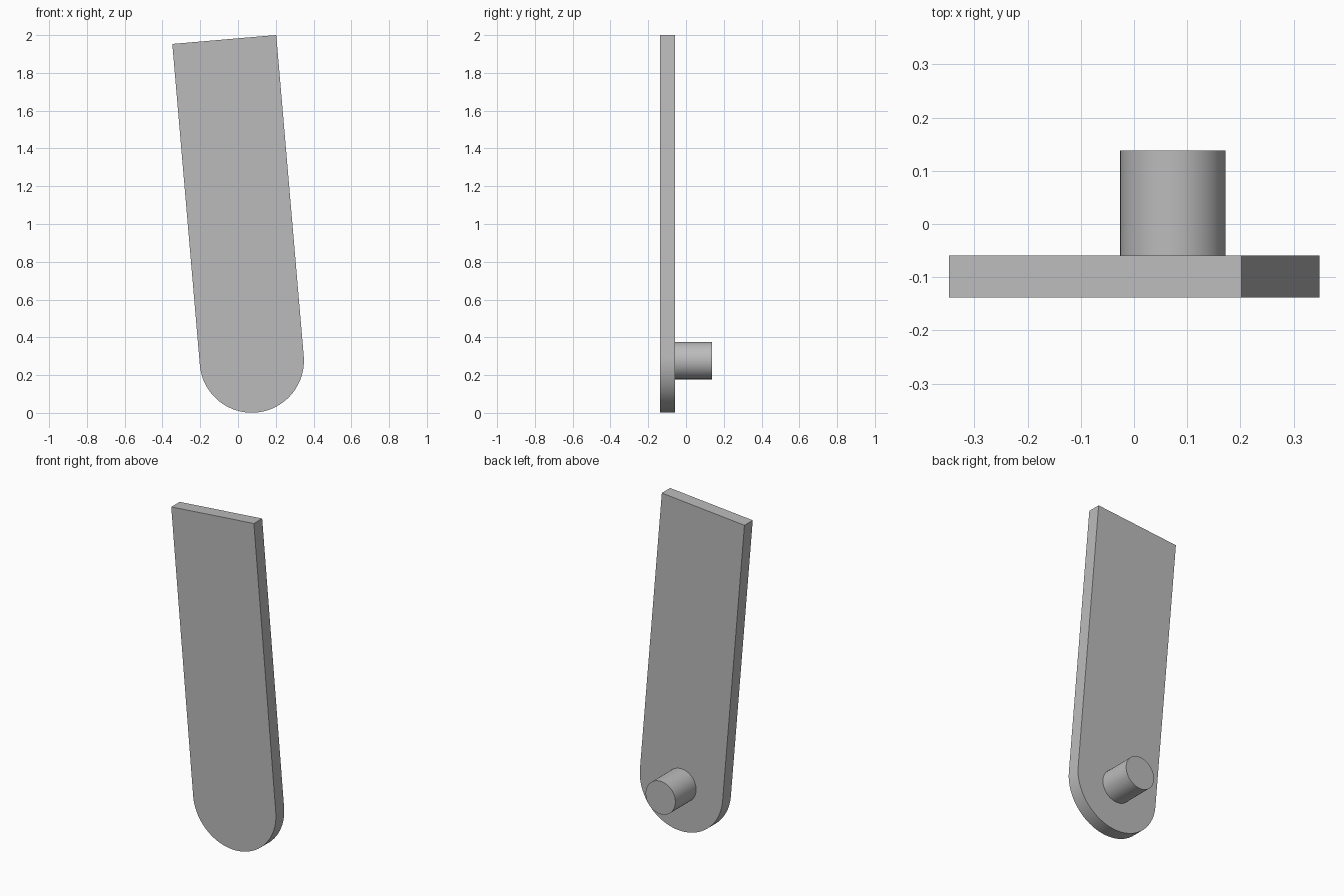
import bpy, bmesh
from math import radians, pi, sin, cos
from mathutils import Matrix, Vector

cube = bpy.data.objects.get("Cube")
if cube:
    bpy.data.objects.remove(cube, do_unlink=True)

grey = bpy.data.materials.new("plain grey")
grey.use_nodes = True
colour = (0.5, 0.5, 0.5, 1)
grey.diffuse_color = colour
grey.node_tree.nodes["Principled BSDF"].inputs["Base Color"].default_value = colour

TILT = radians(4.9)
RADIUS = 0.276
LENGTH = 1.706          # pivot to square end
PIVOT = Vector((0.073, 0, 0.277))


def arc(radius, start, end, steps):
    return [(radius * cos(start + (end - start) * i / steps),
             radius * sin(start + (end - start) * i / steps)) for i in range(steps + 1)]


def extruded(name, outline, y_front, y_back):
    """Extrude an x-z outline around the pivot from y_front to y_back."""
    bm = bmesh.new()
    face = bm.faces.new([bm.verts.new((x, y_front, z)) for x, z in outline])
    grown = bmesh.ops.extrude_face_region(bm, geom=[face], use_keep_orig=True)
    moved = [v for v in grown["geom"] if isinstance(v, bmesh.types.BMVert)]
    bmesh.ops.translate(bm, verts=moved, vec=(0, y_back - y_front, 0))
    bmesh.ops.transform(bm, verts=bm.verts,
                        matrix=Matrix.Translation(PIVOT) @ Matrix.Rotation(-TILT, 4, 'Y'))
    bmesh.ops.recalc_face_normals(bm, faces=bm.faces)
    mesh = bpy.data.meshes.new(name)
    bm.to_mesh(mesh)
    bm.free()
    mesh.materials.append(grey)
    obj = bpy.data.objects.new(name, mesh)
    bpy.context.collection.objects.link(obj)
    bpy.ops.object.select_all(action='DESELECT')
    obj.select_set(True)
    bpy.context.view_layer.objects.active = obj
    bpy.ops.object.shade_smooth_by_angle(angle=radians(30))
    return obj


# Flat arm: rounded lower end, square upper end
arm_outline = arc(RADIUS, pi, 2 * pi, 48) + [(RADIUS, LENGTH), (-RADIUS, LENGTH)]
extruded("arm_plate", arm_outline, -0.138, -0.059)

# Round pivot pin on the back
extruded("pivot_pin", arc(0.099, 0, 2 * pi, 64)[:-1], -0.059, 0.138)
